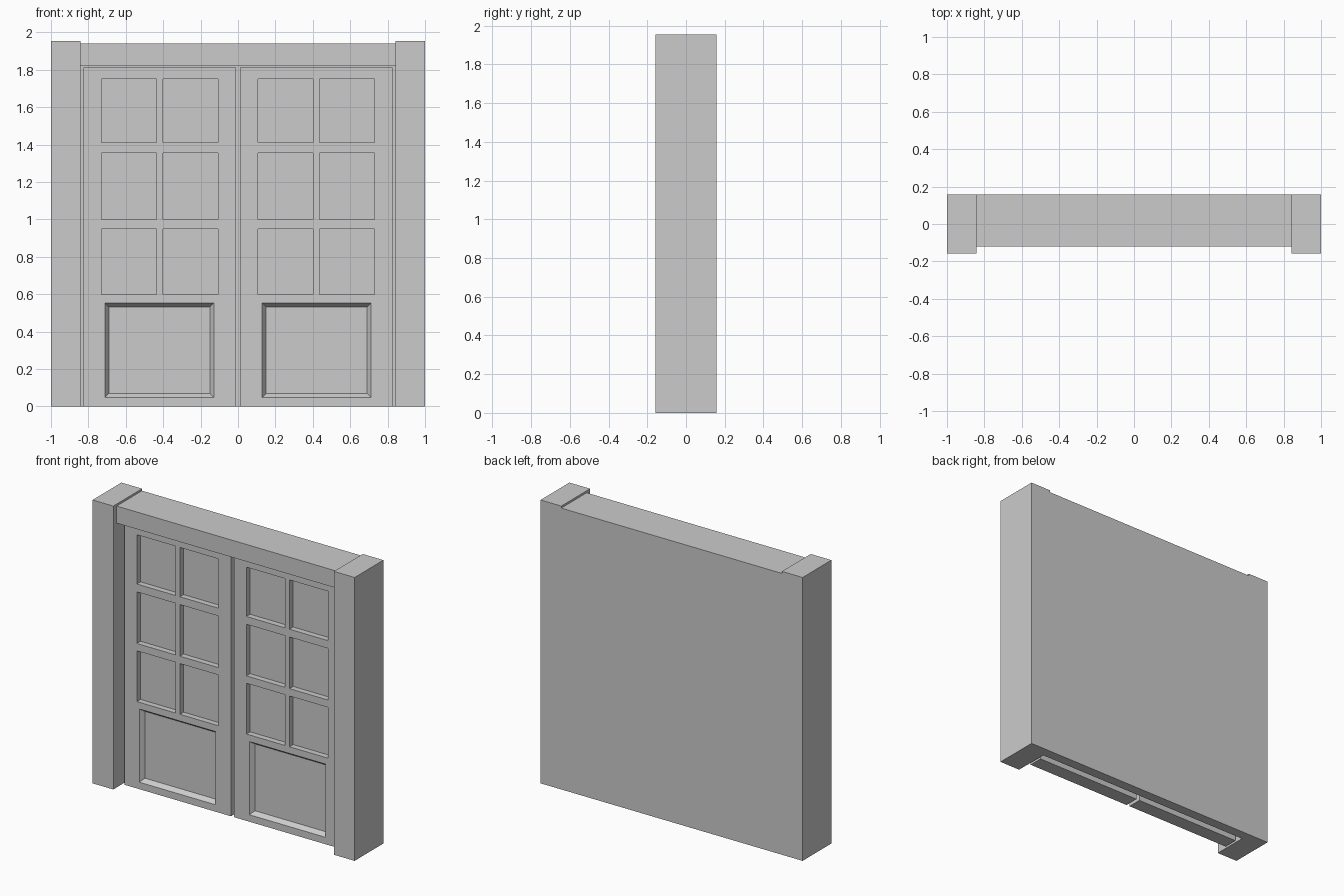
import bpy, bmesh

if "Cube" in bpy.data.objects:
    bpy.data.objects.remove(bpy.data.objects["Cube"])

D = 0.157          # half depth of the frame
INNER = 0.842      # half width between the posts
FACE, REAR = -0.06, 0.04   # front and back of the door leaves


def make(name, bm):
    bmesh.ops.recalc_face_normals(bm, faces=bm.faces[:])
    mesh = bpy.data.meshes.new(name)
    bm.to_mesh(mesh)
    bm.free()
    ob = bpy.data.objects.new(name, mesh)
    bpy.context.collection.objects.link(ob)
    return ob


def prism(name, a, b):
    """Join two matching outlines (lists of 3D points) into a solid."""
    bm = bmesh.new()
    va = [bm.verts.new(p) for p in a]
    vb = [bm.verts.new(p) for p in b]
    bm.faces.new(va)
    bm.faces.new(vb)
    n = len(va)
    for i in range(n):
        j = (i + 1) % n
        bm.faces.new((va[i], va[j], vb[j], vb[i]))
    return make(name, bm)


def rect(x0, x1, z0, z1, y, grow=0.0):
    return [(x0 - grow, y, z0 - grow), (x1 + grow, y, z0 - grow),
            (x1 + grow, y, z1 + grow), (x0 - grow, y, z1 + grow)]


def box(name, x0, x1, y0, y1, z0, z1):
    return prism(name, rect(x0, x1, z0, z1, y0), rect(x0, x1, z0, z1, y1))


def carve(ob, cutters):
    """Subtract the cutters, keep the result and remove the helpers."""
    for c in cutters:
        c.hide_render = True
        m = ob.modifiers.new("cut", 'BOOLEAN')
        m.operation, m.solver, m.object = 'DIFFERENCE', 'EXACT', c
    dg = bpy.context.evaluated_depsgraph_get()
    dg.update()
    result = bpy.data.meshes.new_from_object(ob.evaluated_get(dg))
    ob.modifiers.clear()
    ob.data = result
    for c in cutters:
        bpy.data.objects.remove(c)


# Door frame: posts, lintel and back wall left after one side profile is cut away
frame = box("door_frame", -1, 1, -D, D, 0, 1.955)
profile = [(-0.3, -0.1), (0.087, -0.1), (0.087, 1.823), (-0.12, 1.823),
           (-0.12, 1.941), (0.3, 1.941), (0.3, 2.2), (-0.3, 2.2)]
carve(frame, [prism("opening_cutter", [(-INNER, y, z) for y, z in profile],
                    [(INNER, y, z) for y, z in profile])])

# Two mirrored door leaves
for side, s in (("left", -1), ("right", 1)):
    def span(a, b):
        return sorted((s * a, s * b))

    door = box(side + "_door", *span(0.012, 0.826), FACE, REAR, 0, 1.813)
    cutters = []
    # Six window recesses
    for z0, z1 in ((0.599, 0.949), (1.0, 1.356), (1.41, 1.75)):
        for a, b in ((0.106, 0.401), (0.435, 0.73)):
            cutters.append(box("window_cutter", *span(a, b),
                               FACE - 0.05, FACE + 0.04, z0, z1))
    # Lower panel recess with sloping sides
    x0, x1 = span(0.151, 0.689)
    depth, slope = 0.03, 0.022
    cutters.append(prism("panel_cutter",
                         rect(x0, x1, 0.07, 0.531, FACE - depth, 2 * slope),
                         rect(x0, x1, 0.07, 0.531, FACE + depth)))
    carve(door, cutters)
